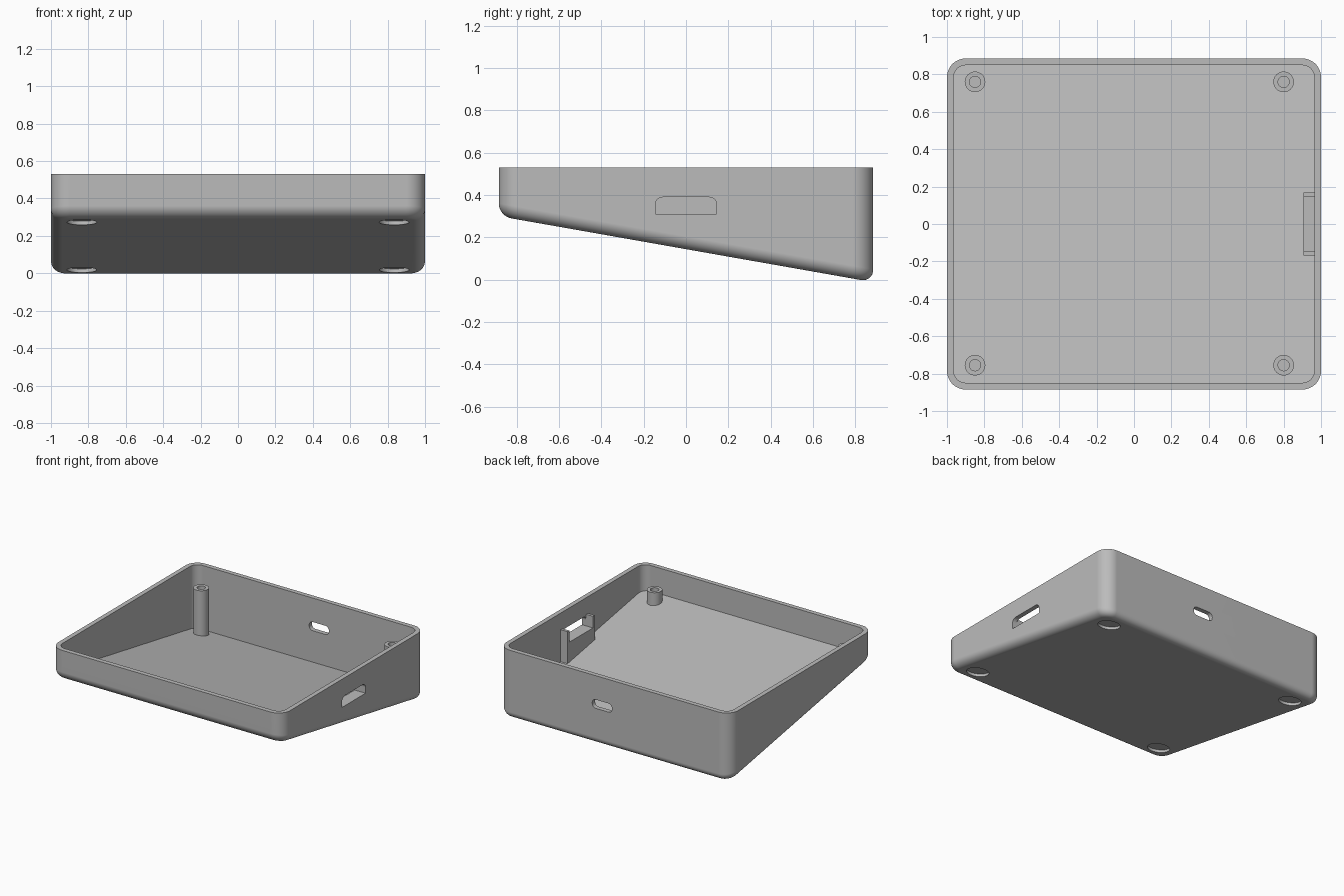
import bpy, bmesh
from math import radians, sin, cos, tan, pi
from mathutils import Matrix, Vector

if "Cube" in bpy.data.objects:
    bpy.data.objects.remove(bpy.data.objects["Cube"], do_unlink=True)

HALF_X, HALF_Y, TOP = 1.0, 0.885, 0.53
WALL, CORNER, FILLET = 0.036, 0.1, 0.06
TILT = radians(10)
BASE = 0.1446                      # underside height at y = 0
FLOOR = BASE + 0.035               # inner floor height at y = 0
NORMAL = Vector((0, sin(TILT), cos(TILT)))

grey = bpy.data.materials.new("plastic_grey")
grey.use_nodes = True
grey.diffuse_color = (0.5, 0.5, 0.5, 1)
grey.node_tree.nodes["Principled BSDF"].inputs["Base Color"].default_value = (0.5, 0.5, 0.5, 1)


def rounded_rect(cx, cy, hw, hh, radii, steps=10):
    """Counter-clockwise outline; radii start at the upper right corner."""
    points = []
    for i, (sx, sy) in enumerate(((1, 1), (-1, 1), (-1, -1), (1, -1))):
        r = radii[i]
        n = steps if r > 0 else 0
        for k in range(n + 1):
            a = pi / 2 * (i + k / max(n, 1))
            points.append((cx + sx * (hw - r) + r * cos(a), cy + sy * (hh - r) + r * sin(a)))
    return points


def prism(outline, low, high, axis="z"):
    """Extrude a 2D outline along one axis."""
    place = {"x": lambda a, b, c: (c, a, b),
             "y": lambda a, b, c: (a, c, b),
             "z": lambda a, b, c: (a, b, c)}[axis]
    bm = bmesh.new()
    face = bm.faces.new([bm.verts.new(place(a, b, low)) for a, b in outline])
    top = bmesh.ops.extrude_face_region(bm, geom=[face])["geom"]
    shift = Vector(place(0, 0, high - low))
    bmesh.ops.translate(bm, vec=shift, verts=[v for v in top if isinstance(v, bmesh.types.BMVert)])
    bmesh.ops.recalc_face_normals(bm, faces=bm.faces)
    return bm


def slope_cut(bm, height):
    """Trim everything under the tilted plane, cap it and return the cap."""
    cut = bmesh.ops.bisect_plane(bm, geom=bm.verts[:] + bm.edges[:] + bm.faces[:],
                                 plane_co=(0, 0, height), plane_no=NORMAL, clear_inner=True)
    edges = [e for e in cut["geom_cut"] if isinstance(e, bmesh.types.BMEdge)]
    bmesh.ops.holes_fill(bm, edges=edges, sides=0)
    bmesh.ops.recalc_face_normals(bm, faces=bm.faces)
    return edges


def make(name, bm):
    mesh = bpy.data.meshes.new(name)
    bm.to_mesh(mesh)
    bm.free()
    mesh.materials.append(grey)
    obj = bpy.data.objects.new(name, mesh)
    bpy.context.collection.objects.link(obj)
    return obj


def activate(obj):
    bpy.ops.object.select_all(action="DESELECT")
    obj.select_set(True)
    bpy.context.view_layer.objects.active = obj


def cut_away(target, bm):
    cutter = make("cutter", bm)
    cutter.hide_render = True
    mod = target.modifiers.new("cut", "BOOLEAN")
    mod.operation, mod.solver, mod.object = "DIFFERENCE", "EXACT", cutter
    activate(target)
    bpy.ops.object.modifier_apply(modifier=mod.name)
    bpy.data.objects.remove(cutter, do_unlink=True)


def finish(obj):
    activate(obj)
    bpy.ops.object.shade_smooth_by_angle(angle=radians(30))
    mod = obj.modifiers.new("even_shading", "WEIGHTED_NORMAL")
    mod.keep_sharp = True


# Wedge-shaped shell with a filleted underside
shell = prism(rounded_rect(0, 0, HALF_X, HALF_Y, [CORNER] * 4, 12), -0.5, TOP)
rim = slope_cut(shell, BASE)
bmesh.ops.bevel(shell, geom=rim, offset=FILLET, segments=8, profile=0.5,
                affect="EDGES", clamp_overlap=False)
body = make("case_shell", shell)

# Hollow interior with a tilted floor
inside = prism(rounded_rect(0, 0, HALF_X - WALL, HALF_Y - WALL, [CORNER - WALL] * 4, 12), -0.5, TOP + 0.2)
slope_cut(inside, FLOOR)
cut_away(body, inside)

# Side port and back slot
cut_away(body, prism(rounded_rect(0, 0.35, 0.145, 0.04, [0.035, 0.035, 0, 0]), 0.9, 1.1, "x"))
cut_away(body, prism(rounded_rect(0.105, 0.309, 0.085, 0.034, [0.03] * 4), 0.8, 1.0, "y"))

# Round foot recesses, square to the sloping underside
for x in (-0.835, 0.835):
    for y in (-0.725, 0.72):
        foot = bmesh.new()
        spot = Matrix.Translation((x, y, BASE - tan(TILT) * y))
        bmesh.ops.create_cone(foot, cap_ends=True, segments=40, radius1=0.08, radius2=0.08,
                              depth=0.04, matrix=spot @ Matrix.Rotation(-TILT, 4, "X"))
        cut_away(body, foot)
finish(body)

# Hollow screw posts, trimmed to the floor
for side, x in (("right", -0.85), ("left", 0.8)):
    for end, y in (("front", -0.755), ("back", 0.76)):
        post = prism(rounded_rect(x, y, 0.055, 0.055, [0.055] * 4, 8), -0.3, 0.405)
        bmesh.ops.remove_doubles(post, verts=post.verts, dist=0.0001)
        slope_cut(post, FLOOR - 0.004)
        pillar = make(f"screw_post_{end}_{side}", post)
        hole = prism(rounded_rect(x, y, 0.03, 0.03, [0.03] * 4, 8), 0.335, 0.5)
        bmesh.ops.remove_doubles(hole, verts=hole.verts, dist=0.0001)
        cut_away(pillar, hole)
        finish(pillar)

# U-shaped bracket: shelf under the side port with a cheek at each end
outer, inner, shelf, cheek = 0.168, 0.145, 0.31, 0.4
bracket = prism([(-outer, -0.2), (outer, -0.2), (outer, cheek), (inner, cheek),
                 (inner, shelf), (-inner, shelf), (-inner, cheek), (-outer, cheek)],
                0.905, HALF_X - WALL + 0.004, "x")
slope_cut(bracket, FLOOR - 0.004)
make("port_bracket", bracket)
